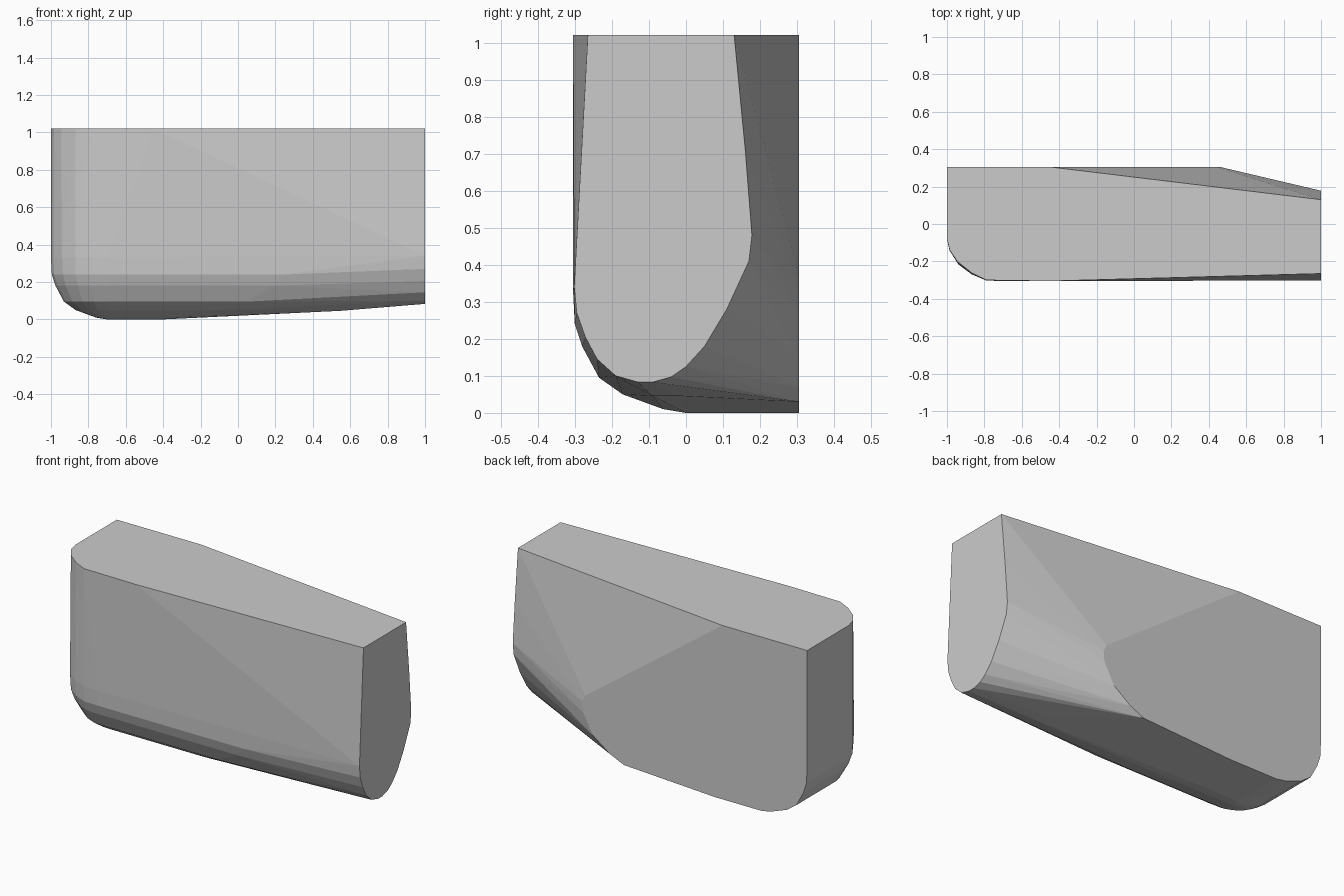
import bpy, bmesh

if "Cube" in bpy.data.objects:
    bpy.data.objects.remove(bpy.data.objects["Cube"])

TOP, HALF = 1.02, 0.305
pts = []

# Rounded left front corner: plan outline shrunk towards (-0.7, 0) on the way down
outline = [(-1, -0.08), (-0.987, -0.14), (-0.94, -0.215), (-0.87, -0.268),
           (-0.79, -0.302), (-0.70, -HALF)]
# (scale, height, x where the straight front run ends)
levels = [(1.0, 0.33, 0.30), (0.985, 0.24, 0.25), (0.92, 0.18, 0.18),
          (0.77, 0.095, 0.05), (0.56, 0.05, -0.10), (0.2, 0.01, -0.35), (0.0, 0.0, -0.40)]
for s, z, x_end in levels:
    pts += [(-0.7 + (x + 0.7) * s, y * s, z) for x, y in outline]
    pts += [(-0.7 - 0.3 * s, HALF, z)]
    pts += [(x_end, -HALF * s, z)]
pts += [(-0.40, HALF, 0)]

# Flat top, its corner slightly tighter than the body
pts += [(x, y, TOP) for x, y in [(-1, HALF), (-1, -0.08), (-0.985, -0.14),
        (-0.945, -0.20), (-0.87, -0.26), (-0.79, -0.30), (-0.45, -HALF), (-0.45, HALF)]]

# Right end face (y, z)
end_face = [(-0.265, TOP), (-0.302, 0.34), (-0.295, 0.27), (-0.272, 0.205), (-0.24, 0.145),
            (-0.19, 0.10), (-0.13, 0.083), (-0.09, 0.083), (-0.04, 0.097), (0, 0.125),
            (0.05, 0.18), (0.11, 0.28), (0.17, 0.41), (0.178, 0.48), (0.16, 0.71), (0.13, TOP)]
pts += [(1, y, z) for y, z in end_face]

# Right edge of the flat back face (x, z)
back_edge = [(0.44, 0.37), (0.46, 0.33), (0.455, 0.27), (0.39, 0.15), (0.28, 0.07), (0.19, 0.03)]
pts += [(x, HALF, z) for x, z in back_edge]

# Keel bend under the right half
pts += [(0.55, -0.09, 0.046), (0.55, -0.02, 0.046)]

# Skin the sections into one convex faceted body
bm = bmesh.new()
for p in pts:
    bm.verts.new(p)
bmesh.ops.remove_doubles(bm, verts=bm.verts[:], dist=0.0005)
hull = bmesh.ops.convex_hull(bm, input=bm.verts[:])
loose = [v for v in bm.verts if not v.link_faces]
bmesh.ops.delete(bm, geom=loose, context='VERTS')
bmesh.ops.dissolve_limit(bm, angle_limit=0.01, verts=bm.verts[:], edges=bm.edges[:])
bmesh.ops.recalc_face_normals(bm, faces=bm.faces[:])
mesh = bpy.data.meshes.new("rounded_body")
bm.to_mesh(mesh)
bm.free()
body = bpy.data.objects.new("rounded_body", mesh)
bpy.context.collection.objects.link(body)
